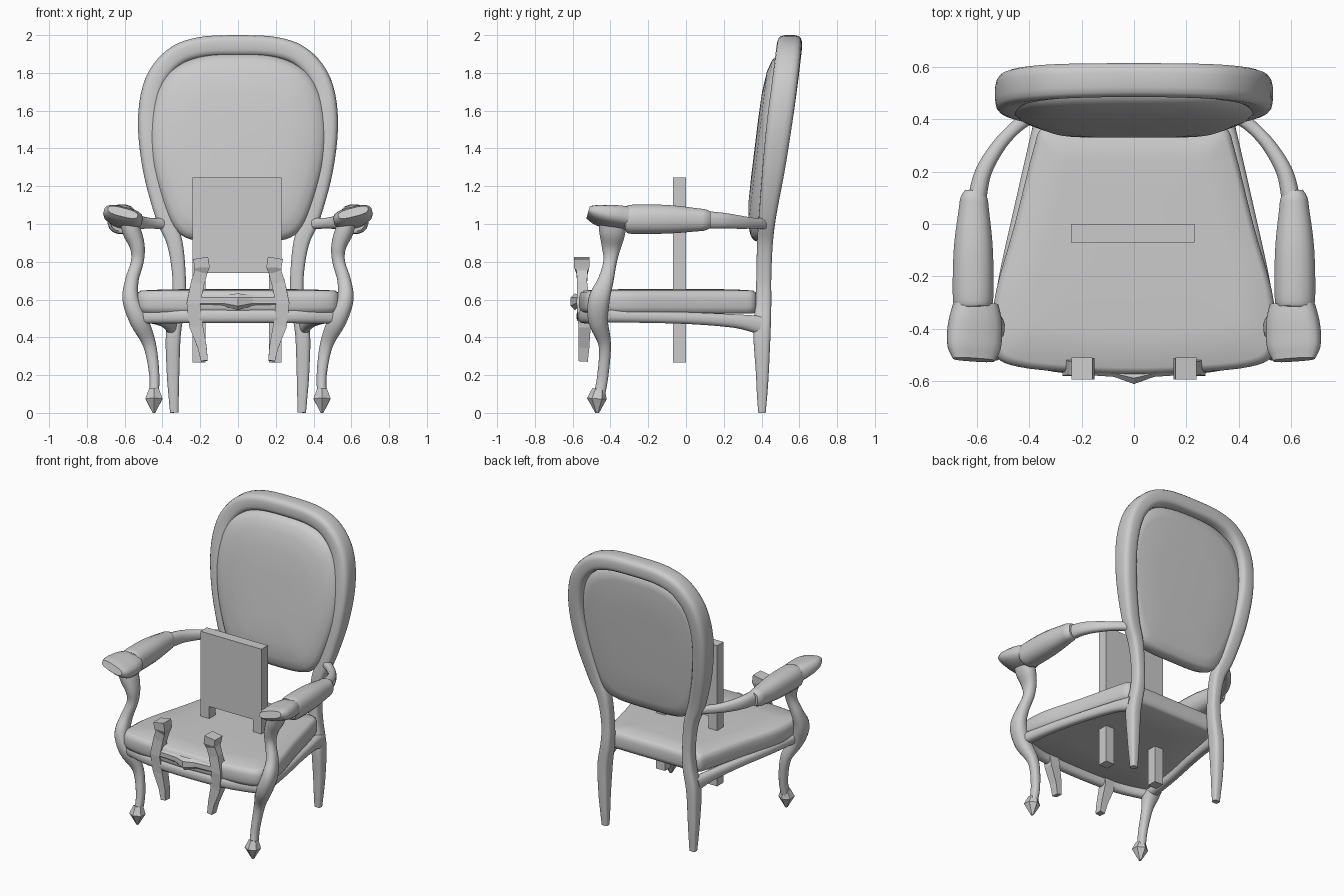
import bpy
import bmesh
import math
from mathutils import Vector

if "Cube" in bpy.data.objects:
    bpy.data.objects.remove(bpy.data.objects["Cube"], do_unlink=True)

grey = bpy.data.materials.new("plain grey")
grey.use_nodes = True
colour = (0.6, 0.6, 0.6, 1.0)
grey.diffuse_color = colour
grey.node_tree.nodes["Principled BSDF"].inputs["Base Color"].default_value = colour


def spline(pts, steps, closed=False):
    """Catmull-Rom curve through tuples of any length."""
    n, out = len(pts), []
    for i in range(n if closed else n - 1):
        ids = [i - 1, i, i + 1, i + 2]
        ids = [k % n if closed else min(max(k, 0), n - 1) for k in ids]
        quad = [pts[k] for k in ids]
        for s in range(steps):
            t = s / steps
            out.append([0.5 * (2 * b + (c - a) * t + (2 * a - 5 * b + 4 * c - d) * t ** 2
                               + (3 * b - a - 3 * c + d) * t ** 3)
                        for a, b, c, d in zip(*quad)])
    if not closed:
        out.append(list(pts[-1]))
    return out


def skin(name, rings, mirror=False, smooth=True):
    """Join rings of points into a capped solid."""
    bm = bmesh.new()
    loops = [[bm.verts.new(p) for p in ring] for ring in rings]
    n = len(loops[0])
    for lo, hi in zip(loops, loops[1:]):
        for i in range(n):
            j = (i + 1) % n
            bm.faces.new((lo[i], lo[j], hi[j], hi[i]))
    bm.faces.new(loops[0][::-1])
    bm.faces.new(loops[-1])
    bmesh.ops.recalc_face_normals(bm, faces=bm.faces)
    mesh = bpy.data.meshes.new(name)
    bm.to_mesh(mesh)
    bm.free()
    mesh.materials.append(grey)
    obj = bpy.data.objects.new(name, mesh)
    bpy.context.collection.objects.link(obj)
    if smooth:
        bpy.ops.object.select_all(action='DESELECT')
        obj.select_set(True)
        bpy.context.view_layer.objects.active = obj
        bpy.ops.object.shade_smooth_by_angle(angle=math.radians(50))
    if mirror:
        obj.modifiers.new("mirror", 'MIRROR')
    return obj


def sweep(name, pts, ref, sides=16, power=2.4, steps=5, mirror=True, smooth=True):
    """Sweep a rounded section; points are x, y, z, half width, half depth along ref."""
    path = spline(pts, steps) if steps > 1 else pts
    rings = []
    for i, p in enumerate(path):
        before, after = path[max(i - 1, 0)], path[min(i + 1, len(path) - 1)]
        tan = (Vector(after[:3]) - Vector(before[:3])).normalized()
        deep = Vector(ref)
        deep = (deep - tan * deep.dot(tan)).normalized()
        wide = tan.cross(deep)
        ring = []
        for k in range(sides):
            ang = math.tau * (k + 0.5) / sides
            c, s = math.cos(ang), math.sin(ang)
            if sides == 4:
                c, s = math.copysign(1, c), math.copysign(1, s)
            else:
                c = math.copysign(abs(c) ** (2 / power), c)
                s = math.copysign(abs(s) ** (2 / power), s)
            ring.append(Vector(p[:3]) + wide * c * p[3] + deep * s * p[4])
        rings.append(ring)
    return skin(name, rings, mirror, smooth)


def pillow(name, half, layers, centre, place):
    """Stack scaled copies of a symmetric outline; layers are scale, offset."""
    full = half + [(-u, v) for u, v in half[-2:0:-1]]
    outline = spline(full, 4, closed=True)
    rings = [[place(u * s, centre + (v - centre) * s, off) for u, v in outline]
             for s, off in layers]
    return skin(name, rings)


def box(name, x0, x1, y0, y1, z0, z1):
    rings = [[(x0, y0, z), (x1, y0, z), (x1, y1, z), (x0, y1, z)] for z in (z0, z1)]
    return skin(name, rings, smooth=False)


Y, Z = (0, 1, 0), (0, 0, 1)

# Rear legs, stiles and arched back frame in one sweep
side = [(.338, .402, .001, .022, .02), (.341, .403, .1, .028, .028), (.344, .404, .22, .034, .035),
        (.342, .402, .42, .04, .046), (.316, .41, .58, .038, .042), (.312, .412, .72, .036, .04),
        (.335, .418, .9, .042, .042), (.39, .432, 1.05, .05, .046), (.452, .465, 1.3, .054, .06),
        (.475, .497, 1.55, .055, .068), (.44, .524, 1.75, .055, .068),
        (.34, .54, 1.88, .055, .067), (.2, .547, 1.935, .055, .066)]
top = [(0, .549, 1.945, .055, .065)]
sweep("back_frame", side + top + [(-p[0],) + p[1:] for p in side[::-1]], Y, power=3.6, mirror=False)

# Back cushion, leaning with the frame
pillow("back_cushion",
       [(0, 1.9), (.2, 1.885), (.36, 1.81), (.44, 1.68), (.47, 1.5), (.45, 1.3),
        (.385, 1.08), (.32, .96), (.22, .912), (0, .905)],
       [(.5, .035), (.85, .03), (.97, .02), (1, 0), (1, -.04), (.98, -.066),
        (.93, -.085), (.82, -.104), (.6, -.117), (.3, -.12)], 1.4,
       lambda u, v, off: (u, .422 + .122 * (v - .9) + off, v))

# Seat cushion
pillow("seat_cushion",
       [(0, -.575), (.25, -.565), (.44, -.545), (.525, -.505), (.54, -.4), (.525, -.25),
        (.455, 0), (.385, .28), (.35, .365), (.25, .375), (0, .375)],
       [(.5, .525), (.95, .525), (.985, .535), (1, .56), (1, .61), (.985, .637),
        (.95, .648), (.7, .654), (.3, .656)], -.05,
       lambda u, v, off: (u, v, off))

# Seat rails
sweep("side_rail", [(.52, -.44, .515, .035, .037), (.485, -.2, .508, .03, .032),
                    (.43, .05, .5, .03, .032), (.38, .27, .485, .03, .037),
                    (.35, .39, .465, .032, .05)], Z)
sweep("front_rail", [(-.52, -.475, .512, .03, .04), (-.3, -.535, .512, .03, .038),
                     (0, -.55, .512, .03, .038), (.3, -.535, .512, .03, .038),
                     (.52, -.475, .512, .03, .04)], Z, mirror=False)

# Front legs rising into the arm posts
sweep("front_leg", [(.445, -.46, .09, .025, .03), (.443, -.44, .2, .027, .03),
                    (.468, -.43, .36, .035, .033), (.525, -.465, .49, .05, .052),
                    (.567, -.46, .6, .045, .057), (.562, -.425, .7, .036, .042),
                    (.533, -.402, .8, .034, .036), (.533, -.395, .88, .04, .052),
                    (.562, -.39, .96, .05, .07), (.59, -.39, 1.03, .04, .075)], Y)
sweep("front_foot", [(.445, -.47, 0, .008, .01), (.445, -.472, .075, .052, .052),
                     (.445, -.462, .125, .03, .034)],
      Y, sides=6, power=2, steps=1, smooth=False)

# Arms: hand rest dipping inwards, padded sleeve, curved arm to the back
sweep("hand_rest", [(.61, -.518, 1.062, .082, .024), (.61, -.475, 1.05, .102, .042),
                    (.608, -.42, 1.04, .106, .052), (.605, -.36, 1.035, .1, .056),
                    (.604, -.305, 1.03, .086, .056)], (-.25, 0, .97), power=2.8)
sweep("arm_pad", [(.614, -.315, 1.025, .062, .064), (.614, -.29, 1.025, .078, .078),
                  (.613, -.1, 1.025, .076, .077), (.611, .06, 1.022, .058, .062),
                  (.61, .1, 1.022, .052, .057), (.608, .128, 1.022, .036, .045)], Z)
sweep("arm", [(.598, .1, 1.022, .036, .048), (.574, .2, 1.017, .032, .042),
              (.515, .3, 1.008, .027, .034), (.45, .37, 1.003, .025, .028),
              (.385, .42, 1.002, .03, .032)], Z)

# Small angular cabriole brackets at the front
sweep("front_bracket", [(.178, -.545, .275, .018, .025), (.19, -.54, .35, .024, .028),
                        (.222, -.537, .46, .036, .032), (.236, -.545, .58, .036, .034),
                        (.213, -.55, .69, .036, .026), (.196, -.55, .745, .034, .03),
                        (.19, -.552, .77, .04, .04), (.198, -.552, .82, .04, .042)],
      Y, sides=4, steps=1, smooth=False)

# Shallow front apron with a pointed central ornament
sweep("front_apron", [(-.22, -.558, .595, .018, .03), (-.075, -.57, .595, .015, .03),
                      (0, -.588, .588, .026, .044), (.075, -.57, .595, .015, .03),
                      (.22, -.558, .595, .018, .03)],
      Z, sides=6, power=2, steps=1, mirror=False, smooth=False)

# Upright board standing on two posts
box("board", -.24, .23, -.07, 0, .74, 1.247)
box("board_left_post", .163, .23, -.07, 0, .267, .74)
box("board_right_post", -.24, -.173, -.07, 0, .267, .74)
